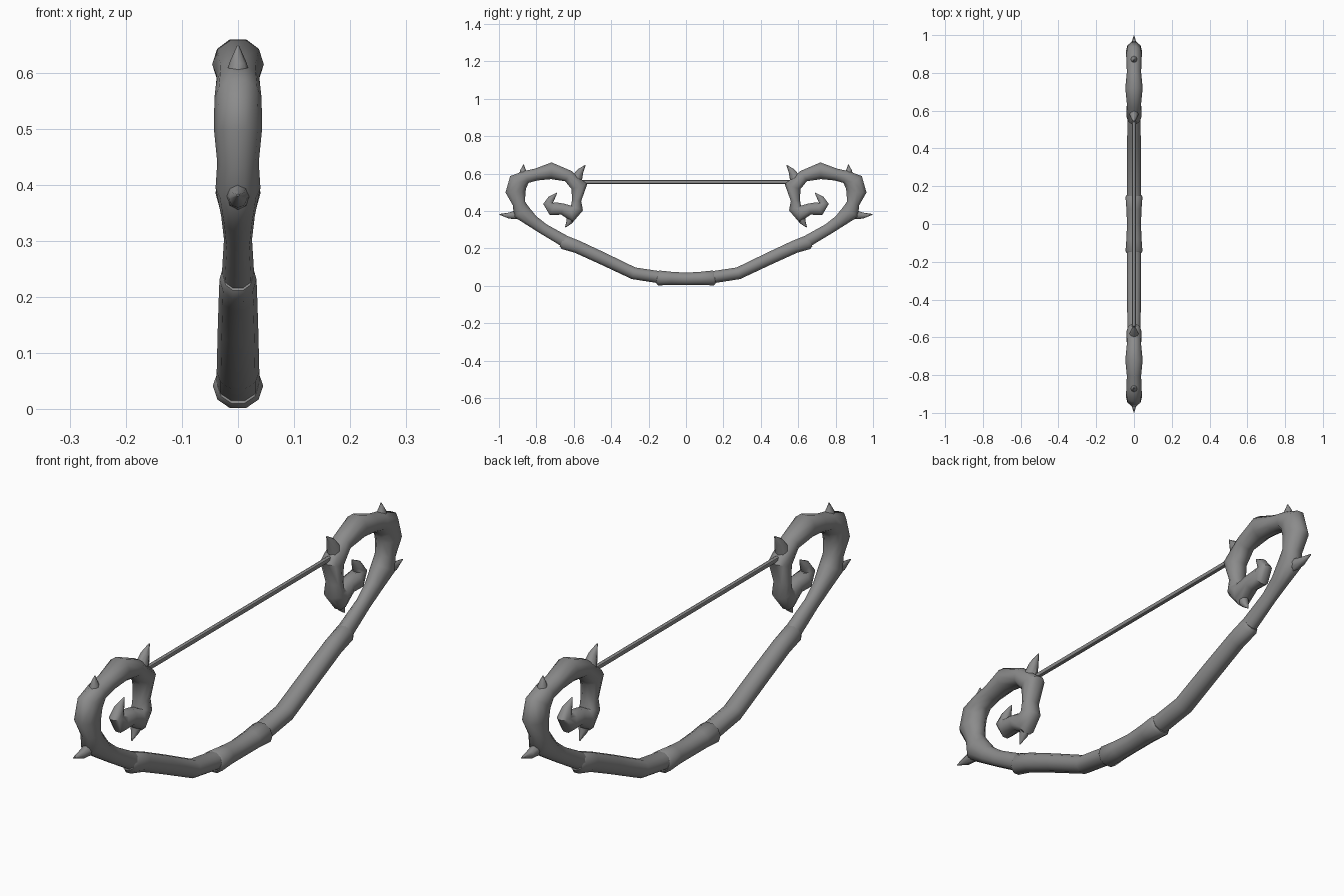
import bpy, bmesh
from math import cos, sin, tau, radians
from mathutils import Vector

if "Cube" in bpy.data.objects:
    bpy.data.objects.remove(bpy.data.objects["Cube"])

grey = bpy.data.materials.new("dark_grey")
grey.diffuse_color = (.26, .26, .26, 1)
grey.use_nodes = True
grey.node_tree.nodes["Principled BSDF"].inputs["Base Color"].default_value = grey.diffuse_color


def tube(name, pts, sides=10, mirror=True):
    """Sweep an oval along (y, z, radius in plane, half width in x) stations."""
    bm = bmesh.new()
    c = [Vector((0, p[0], p[1])) for p in pts]
    rings = []
    for i, p in enumerate(pts):
        a = (c[i] - c[i - 1]).normalized() if i > 0 else Vector()
        b = (c[i + 1] - c[i]).normalized() if i < len(c) - 1 else Vector()
        t = (a + b).normalized()
        n = Vector((0, -t.z, t.y))
        rings.append([bm.verts.new(c[i] + n * (p[2] * sin(tau * k / sides))
                                   + Vector((p[3] * cos(tau * k / sides), 0, 0)))
                      for k in range(sides)])
    for r, s in zip(rings, rings[1:]):
        for k in range(sides):
            j = (k + 1) % sides
            bm.faces.new((r[k], r[j], s[j], s[k]))
    bm.faces.new(rings[0][::-1])
    bm.faces.new(rings[-1])
    bmesh.ops.recalc_face_normals(bm, faces=bm.faces)
    me = bpy.data.meshes.new(name)
    bm.to_mesh(me)
    bm.free()
    me.materials.append(grey)
    ob = bpy.data.objects.new(name, me)
    bpy.context.collection.objects.link(ob)
    bpy.ops.object.select_all(action='DESELECT')
    ob.select_set(True)
    bpy.context.view_layer.objects.active = ob
    bpy.ops.object.shade_smooth_by_angle(angle=radians(45))
    if mirror:
        m = ob.modifiers.new("Mirror", 'MIRROR')
        m.use_axis = (False, True, False)
        m.use_mirror_merge = False
    return ob


# Central grip
tube("grip", [(-.155, .043, .034, .037), (-.145, .042, .042, .045), (-.08, .040, .037, .040),
              (0, .037, .035, .037), (.08, .040, .037, .040), (.145, .042, .042, .045),
              (.155, .043, .034, .037)], mirror=False)

# Plain middle part of each limb
tube("limb", [(.13, .044, .034, .038), (.28, .067, .034, .038), (.45, .148, .035, .036),
              (.58, .208, .036, .034), (.650, .232, .040, .033), (.662, .238, .031, .027)])

# Knobbly curled horn at each end
tube("horn", [(.62, .222, .034, .030), (.76, .303, .031, .025), (.82, .345, .035, .030),
              (.880, .395, .050, .040), (.893, .440, .036, .037), (.912, .500, .056, .043),
              (.897, .555, .056, .042), (.855, .582, .036, .039), (.80, .595, .034, .038),
              (.72, .615, .047, .046), (.63, .587, .034, .037), (.570, .530, .046, .040),
              (.585, .455, .026, .034), (.583, .415, .036, .037), (.612, .385, .048, .040),
              (.66, .410, .032, .034), (.712, .412, .040, .034),
              (.738, .440, .027, .026), (.720, .466, .019, .018), (.690, .497, .002, .002)])

# Thorns: base and tip positions
thorns = [((.87, .385), (.998, .382), .032), ((.865, .57), (.868, .648), .032),
          ((.59, .56), (.538, .645), .034), ((.605, .39), (.645, .313), .032)]
for i, (b, t, r) in enumerate(thorns):
    b, t = Vector(b), Vector(t)
    d = t - b
    side = Vector((-d.y, d.x)) * -0.06
    mid = b.lerp(t, .6) + side
    tube(f"thorn_{i + 1}", [(b.x, b.y, r, r * .8), (mid.x, mid.y, r * .5, r * .5),
                            (t.x, t.y, .002, .002)], sides=8)

# Bow string
tube("string", [(-.56, .555, .010, .010), (.56, .555, .010, .010)], sides=8, mirror=False)
